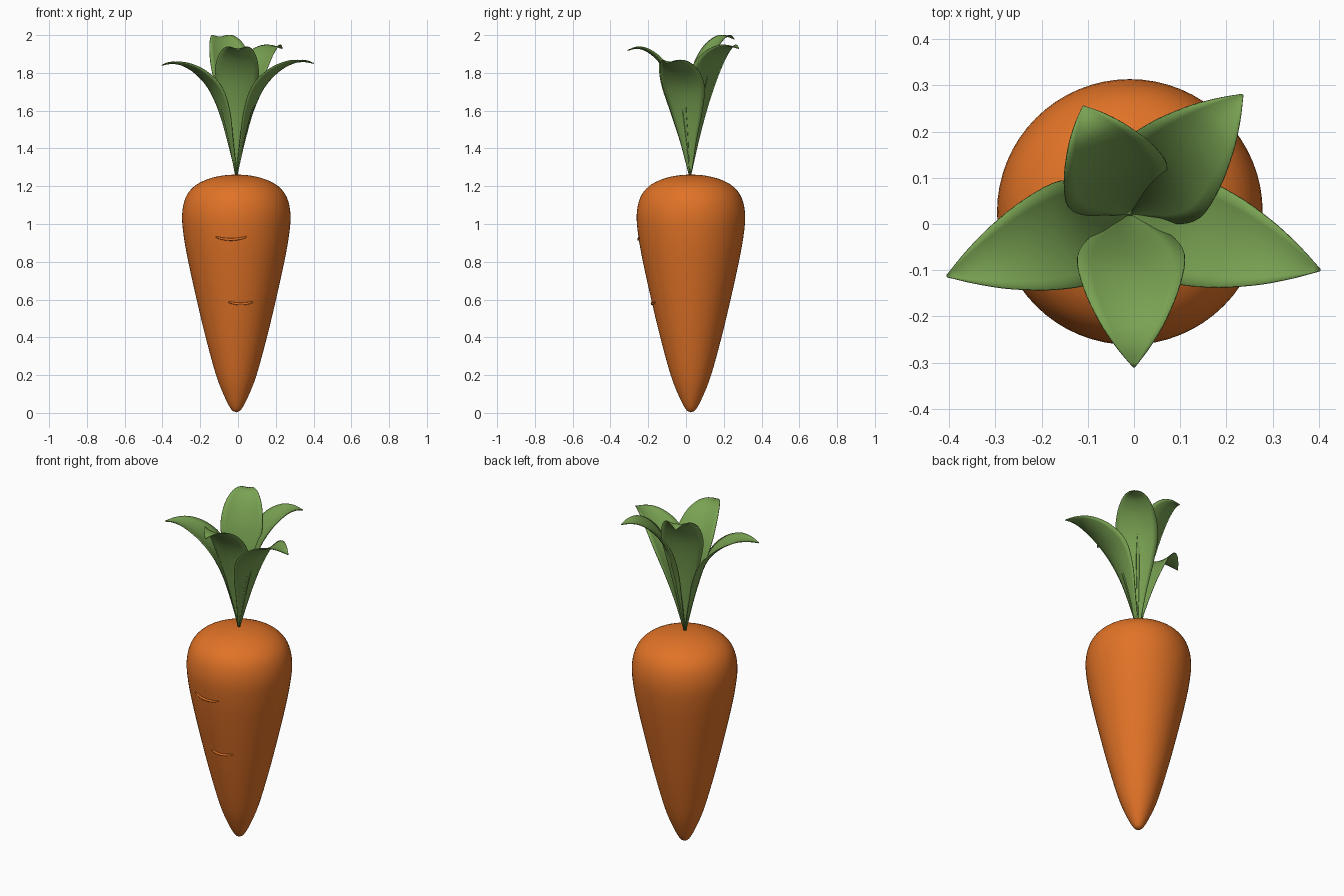
import bpy, bmesh, math
from mathutils import Vector

if "Cube" in bpy.data.objects:
    bpy.data.objects.remove(bpy.data.objects["Cube"])

CX, CY = -0.009, 0.026      # axis of the root


def material(name, rgb):
    m = bpy.data.materials.new(name)
    m.diffuse_color = (*rgb, 1)
    m.use_nodes = True
    m.node_tree.nodes["Principled BSDF"].inputs["Base Color"].default_value = m.diffuse_color
    return m


ORANGE = material("carrot orange", (0.75, 0.17, 0.02))
GREEN = material("leaf green", (0.19, 0.36, 0.085))


def smooth_path(pts, steps):
    """Catmull-Rom interpolation through tuples of any length."""
    p = [Vector(q) for q in pts]
    p = [2 * p[0] - p[1]] + p + [2 * p[-1] - p[-2]]
    out = []
    for i in range(1, len(p) - 2):
        a, b, c, d = p[i - 1:i + 3]
        for k in range(steps):
            t = k / steps
            out.append(0.5 * (2 * b + (c - a) * t + (2 * a - 5 * b + 4 * c - d) * t * t
                              + (3 * b - a - 3 * c + d) * t ** 3))
    return out + [p[-2]]


def finish(name, bm, mat):
    bmesh.ops.recalc_face_normals(bm, faces=bm.faces)
    me = bpy.data.meshes.new(name)
    bm.to_mesh(me)
    bm.free()
    me.materials.append(mat)
    me.shade_smooth()
    ob = bpy.data.objects.new(name, me)
    bpy.context.collection.objects.link(ob)
    return ob


# Root: turned profile (radius, height)
PROFILE = smooth_path([(0, 0.003), (0.026, 0.018), (0.062, 0.085), (0.107, 0.2), (0.162, 0.4),
                       (0.21, 0.6), (0.254, 0.8), (0.279, 0.94), (0.287, 1.05), (0.268, 1.14),
                       (0.222, 1.2), (0.15, 1.238), (0.07, 1.257), (0, 1.262)], 4)
bm = bmesh.new()
verts = [bm.verts.new((CX + max(r, 0), CY, z)) for r, z in PROFILE]
edges = [bm.edges.new(e) for e in zip(verts, verts[1:])]
bmesh.ops.spin(bm, geom=verts + edges, cent=(CX, CY, 0), axis=(0, 0, 1),
               angle=math.tau, steps=64, use_duplicate=False)
bmesh.ops.remove_doubles(bm, verts=bm.verts, dist=0.0005)
finish("root", bm, ORANGE)


def root_radius(z):
    for (r0, z0), (r1, z1) in zip(PROFILE, PROFILE[1:]):
        if z0 <= z <= z1:
            return r0 + (r1 - r0) * (z - z0) / (z1 - z0)
    return 0


# Raised skin creases hugging the front of the root
def crease(name, x0, x1, z_end, sag):
    cu = bpy.data.curves.new(name, 'CURVE')
    cu.dimensions = '3D'
    cu.bevel_depth = 0.007
    cu.bevel_resolution = 2
    cu.use_fill_caps = True
    sp = cu.splines.new('POLY')
    n = 13
    sp.points.add(n - 1)
    for i in range(n):
        t = i / (n - 1)
        x = x0 + (x1 - x0) * t
        z = z_end - sag * (1 - (2 * t - 1) ** 2)
        r = root_radius(z) + 0.001
        sp.points[i].co = (x, CY - math.sqrt(r * r - (x - CX) ** 2), z, 1)
        sp.points[i].radius = 0.5 + 0.5 * math.sin(math.pi * t) ** 0.5
    cu.materials.append(ORANGE)
    ob = bpy.data.objects.new(name, cu)
    bpy.context.collection.objects.link(ob)


crease("upper_crease", -0.12, 0.045, 0.932, 0.014)
crease("lower_crease", -0.05, 0.08, 0.587, 0.01)

# Leaf shape: (reach fraction, height fraction, half width)
LEAF = smooth_path([(0, 0, 0.006), (0.09, 0.3, 0.045), (0.18, 0.56, 0.088), (0.31, 0.77, 0.116),
                    (0.5, 0.91, 0.104), (0.7, 0.985, 0.073), (0.86, 1.0, 0.038),
                    (1, 0.98, 0.002)], 4)


def leaf(name, tip_x, tip_y, top):
    base = Vector((CX, CY - 0.004, 1.258))
    out = Vector((tip_x, tip_y, 0)) - Vector((base.x, base.y, 0))
    reach = out.length
    out.normalize()
    side = Vector((-out.y, out.x, 0))
    mid = [base + out * reach * u + Vector((0, 0, (top - base.z) * v)) for u, v, w in LEAF]
    bm = bmesh.new()
    rows, cols = [], 8
    for i, c in enumerate(mid):
        tangent = (mid[min(i + 1, len(mid) - 1)] - mid[max(i - 1, 0)]).normalized()
        up = tangent.cross(side)
        if up.dot(Vector((0, 0, 1)) - out) < 0:
            up = -up
        w = LEAF[i][2]
        row = []
        for k in range(cols + 1):
            s = 2 * k / cols - 1
            # shallow trough, edges lifted towards the inner side
            row.append(bm.verts.new(c + side * w * s + up * 0.2 * w * (s * s - 0.4)))
        rows.append(row)
    for a, b in zip(rows, rows[1:]):
        for k in range(cols):
            bm.faces.new((a[k], a[k + 1], b[k + 1], b[k]))
    ob = finish(name, bm, GREEN)
    mod = ob.modifiers.new("thickness", 'SOLIDIFY')
    mod.thickness = 0.004
    mod.offset = 0


leaf("front_leaf", 0.0, -0.31, 1.932)
leaf("right_leaf", 0.403, -0.10, 1.862)
leaf("left_leaf", -0.405, -0.113, 1.852)
leaf("back_right_leaf", 0.235, 0.28, 1.942)
leaf("back_left_leaf", -0.11, 0.255, 1.994)
